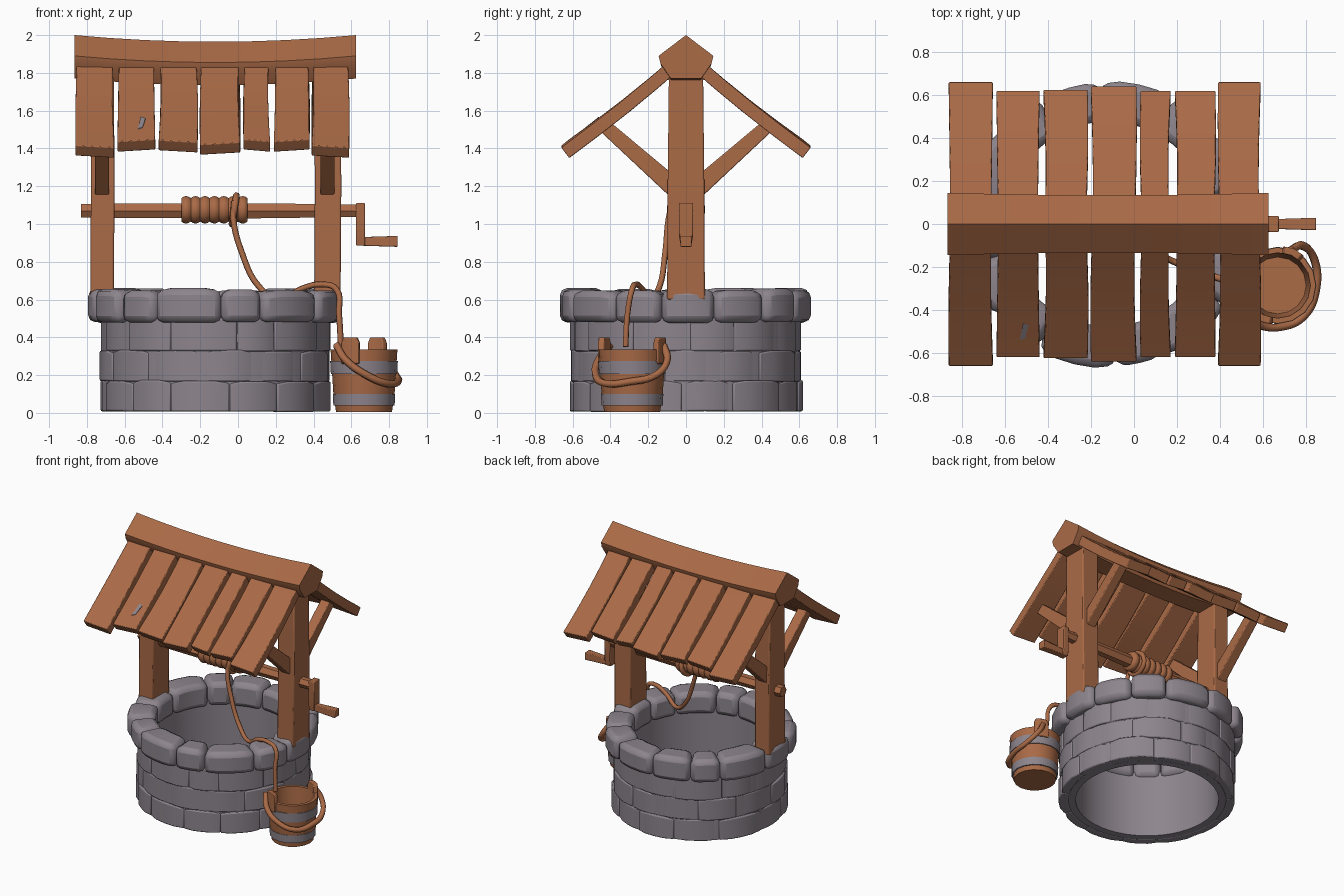
import bpy, bmesh, math, random
from mathutils import Vector

if "Cube" in bpy.data.objects:
    bpy.data.objects.remove(bpy.data.objects["Cube"])

random.seed(4)
CX = -0.12  # axis of the stone ring


def material(name, rgb):
    m = bpy.data.materials.new(name)
    m.diffuse_color = (*rgb, 1)
    m.use_nodes = True
    m.node_tree.nodes["Principled BSDF"].inputs["Base Color"].default_value = m.diffuse_color
    return m


WOOD = material("wood brown", (0.40, 0.145, 0.062))
STONE = material("stone grey", (0.265, 0.235, 0.265))


def finish(name, bm, mat, bevel=0.0, angle=40):
    bmesh.ops.recalc_face_normals(bm, faces=bm.faces)
    me = bpy.data.meshes.new(name)
    bm.to_mesh(me)
    bm.free()
    me.materials.append(mat)
    ob = bpy.data.objects.new(name, me)
    bpy.context.collection.objects.link(ob)
    bpy.ops.object.select_all(action='DESELECT')
    ob.select_set(True)
    bpy.context.view_layer.objects.active = ob
    if bevel:
        mod = ob.modifiers.new("worn edges", 'BEVEL')
        mod.width, mod.segments, mod.limit_method = bevel, 2, 'ANGLE'
    bpy.ops.object.shade_smooth_by_angle(angle=math.radians(angle))
    return ob


def loft(name, rings, mat, bm=None, cap=True, loop=False, **kw):
    """Skin a list of equal-length point rings."""
    own = bm is None
    bm = bm or bmesh.new()
    vs = [[bm.verts.new(p) for p in r] for r in rings]
    n = len(rings[0])
    pairs = list(zip(vs, vs[1:])) + ([(vs[-1], vs[0])] if loop else [])
    for a, b in pairs:
        for i in range(n):
            bm.faces.new((a[i], a[(i + 1) % n], b[(i + 1) % n], b[i]))
    if cap and not loop:
        bm.faces.new(vs[0][::-1])
        bm.faces.new(vs[-1])
    if own:
        return finish(name, bm, mat, **kw)


def circle(r, z, n, cx=0, cy=0):
    return [(cx + r * math.cos(2 * math.pi * i / n),
             cy + r * math.sin(2 * math.pi * i / n), z) for i in range(n)]


def beam(name, p, q, wx, h0, h1):
    """Tapered beam in the yz plane from p to q, wx wide along x."""
    p, q = Vector(p), Vector(q)
    side = (q - p).cross(Vector((1, 0, 0))).normalized()
    ex = Vector((wx / 2, 0, 0))
    rings = [[c + ex + side * h / 2, c - ex + side * h / 2,
              c - ex - side * h / 2, c + ex - side * h / 2]
             for c, h in ((p, h0), (q, h1))]
    return loft(name, rings, WOOD, bevel=0.006)


def rope(name, pts, r, cyclic=False):
    cu = bpy.data.curves.new(name, 'CURVE')
    cu.dimensions, cu.bevel_depth, cu.bevel_resolution = '3D', r, 1
    cu.resolution_u, cu.use_fill_caps = 5, True
    sp = cu.splines.new('BEZIER')
    sp.bezier_points.add(len(pts) - 1)
    for b, p in zip(sp.bezier_points, pts):
        b.co, b.handle_left_type, b.handle_right_type = p, 'AUTO', 'AUTO'
    sp.use_cyclic_u = cyclic
    cu.materials.append(WOOD)
    ob = bpy.data.objects.new(name, cu)
    bpy.context.collection.objects.link(ob)


def stones(name, count, r0, r1, z0, z1, jr, jz, phase, bevel):
    """Ring of wedge blocks with uneven size."""
    bm = bmesh.new()
    step = 2 * math.pi / count
    cuts = [phase + (i + random.uniform(-.15, .15)) * step for i in range(count)]
    cuts.append(cuts[0] + 2 * math.pi)
    for a0, a1 in zip(cuts, cuts[1:]):
        ro = r1 + random.uniform(-jr, jr)
        top, bot = z1 + random.uniform(-jz, jz), z0 + random.uniform(0, jz)
        rings = []
        for k in range(5):
            a = a0 + (a1 - a0) * k / 4
            e = 0.012 if k in (0, 4) else 0
            rings.append([(CX + r * math.cos(a), r * math.sin(a), z) for r, z in
                          ((r0, bot), (ro - e, bot), (ro - e, top - e), (r0 + e, top - e))])
        loft(name, rings, STONE, bm)
    return finish(name, bm, STONE, bevel=bevel, angle=55)


# Stone wall: inner core plus three courses of uneven blocks
N = 48
loft("wall_core", [circle(r, z, N, CX) for r, z in
                   ((0.50, 0.01), (0.60, 0.01), (0.60, 0.52), (0.50, 0.52))],
     STONE, loop=True)
for i, (za, zb, rr) in enumerate(((0.005, 0.17, 0.615), (0.165, 0.33, 0.612), (0.325, 0.50, 0.612))):
    stones("wall_course_%d" % (i + 1), 13, 0.55, rr, za, zb, 0.009, 0.004, i * 0.24, 0.008)

# Rounded rim stones
stones("rim_stones", 14, 0.475, 0.67, 0.475, 0.655, 0.012, 0.007, 0.22, 0.035)

# Posts and their angled braces
for tag, x, w in (("left", -0.72, 0.125), ("right", 0.473, 0.14)):
    rings = []
    for z, dx, hy in ((0.6, 0, 0.1), (1.2, 0.004, 0.097), (1.85, 0, 0.09)):
        hx = w / 2
        rings.append([(x + dx - hx, -hy, z), (x + dx + hx, -hy, z),
                      (x + dx + hx, hy, z), (x + dx - hx, hy, z)])
    loft("post_" + tag, rings, WOOD, bevel=0.008)
    for s, end in ((-1, "front"), (1, "back")):
        beam("brace_%s_%s" % (tag, end), (x, s * 0.06, 1.19), (x, s * 0.45, 1.535),
             0.075, 0.10, 0.07)

# Sagging ridge beam with a six-sided section
profile = [(0, 2.0), (0.145, 1.89), (0.135, 1.85), (0.08, 1.77),
           (-0.08, 1.77), (-0.135, 1.85), (-0.145, 1.89)]
rings = []
for k in range(9):
    t = k / 8 * 2 - 1
    sag, pinch = 0.035 * (1 - t * t), 1 - 0.08 * (1 - t * t)
    rings.append([(-0.12 + 0.745 * t, y * pinch, z - sag) for y, z in profile])
loft("ridge_beam", rings, WOOD, angle=50)

# Roof planks: (left edge, right edge, reach from the ridge)
planks = ((-0.86, -0.655, 0.66), (-0.638, -0.438, 0.62), (-0.42, -0.215, 0.625),
          (-0.20, 0.012, 0.64), (0.03, 0.17, 0.62), (0.19, 0.378, 0.62), (0.39, 0.588, 0.66))
for s, end in ((-1, "front"), (1, "back")):
    for i, (xa, xb, reach) in enumerate(planks):
        shift, rings = random.uniform(-0.008, 0.008), []
        for k in range(5):
            t = k / 4
            y = 0.05 + (reach - 0.05) * t
            z = 1.895 - 0.795 * (y - 0.05) - 0.012 * math.sin(math.pi * t)
            bend = shift * math.sin(math.pi * t)
            tight = 0.008 * (1 - t)
            l, r = xa + tight + bend, xb - tight + bend
            tw = 0.006 * (-1) ** i * t
            rings.append([(l, s * y, z + tw), (r, s * y, z - tw),
                          (r, s * (y - 0.042), z - 0.055 - tw),
                          (l, s * (y - 0.042), z - 0.055 + tw)])
        loft("roof_plank_%s_%d" % (end, i + 1), rings, WOOD, bevel=0.005)

# Small grey chip set on a front plank
loft("plank_chip", [[(-0.53 + dx, y, 1.895 + 0.795 * (y + 0.05) - 0.009 + h)
                     for dx, y in ((0, -0.54), (0.025, -0.53), (0.04, -0.47), (0.015, -0.46))]
                    for h in (0, 0.009)], STONE)

# Windlass axle, crank arm and handle
loft("axle", [[(x, r * math.cos(a), 1.07 + r * math.sin(a))
               for a in (j * math.pi / 3 for j in range(6))]
              for x, r in ((-0.83, 0.042), (-0.3, 0.045), (0.1, 0.046), (0.64, 0.038))], WOOD, angle=30)
loft("crank_arm", [[(0.625, -h, z), (0.672, -h, z), (0.672, h, z), (0.625, h, z)]
                   for z, h in ((0.885, 0.028), (0.93, 0.036), (1.112, 0.038))], WOOD, bevel=0.005)
loft("crank_handle", [[(x, -h, 0.908 - h), (x, h, 0.908 - h), (x, h, 0.908 + h), (x, -h, 0.908 + h)]
                      for x, h in ((0.63, 0.022), (0.845, 0.029))], WOOD, bevel=0.005)

# Rope wound round the axle
rings = []
for k in range(29):
    r = 0.064 + 0.011 * abs(math.sin(math.pi * k / 4))
    rings.append([(-0.30 + 0.35 * k / 28, r * math.cos(a), 1.075 + r * math.sin(a))
                  for a in (j * math.pi / 7 for j in range(14))])
loft("rope_coil", rings, WOOD, angle=60)
rope("rope_knot", [(-0.02 + 0.012 * math.sin(a), 0.085 * math.cos(a), 1.075 + 0.075 * math.sin(a))
                   for a in (j * math.pi / 3 for j in range(6))], 0.018, True)

# Rope running from the coil over the rim to the bucket
rope("rope", [(-0.02, -0.07, 1.12), (-0.025, -0.092, 1.03), (0.02, -0.11, 0.85),
              (0.11, -0.14, 0.67), (0.22, -0.19, 0.60), (0.33, -0.23, 0.655),
              (0.44, -0.265, 0.68), (0.52, -0.285, 0.655), (0.535, -0.31, 0.52),
              (0.545, -0.32, 0.35)], 0.016)

# Bucket: hollow tapered body, grey hoops, ears and drooping handle
BX, BY = 0.667, -0.285


def bucket_r(z):
    return 0.15 + 0.027 * z / 0.335


loft("bucket", [circle(r, z, 16, BX, BY) for r, z in
                ((0.148, 0.005), (0.162, 0.10), (bucket_r(0.335), 0.335), (0.152, 0.335), (0.132, 0.04))],
     WOOD)
for tag, za, zb in (("lower", 0.04, 0.10), ("upper", 0.205, 0.275)):
    loft("bucket_hoop_" + tag, [circle(bucket_r(z) + d, z, 16, BX, BY) for z, d in
                                ((za, -0.004), (za, 0.009), (zb, 0.007), (zb, -0.004))],
         STONE, loop=True)
for i, a in enumerate((math.radians(245), math.radians(65))):
    rings = []
    for z, w in ((0.26, 0.3), (0.37, 0.3), (0.40, 0.22)):
        rings.append([(BX + r * math.cos(a + d), BY + r * math.sin(a + d), z)
                      for r, d in ((0.15, -w), (0.183, -w), (0.186, 0), (0.183, w), (0.15, w), (0.152, 0))])
    loft("bucket_ear_%d" % (i + 1), rings, WOOD, bevel=0.005)
rope("bucket_handle", [(0.52, -0.40, 0.36), (0.57, -0.462, 0.28), (0.68, -0.478, 0.20),
                       (0.79, -0.425, 0.155), (0.845, -0.30, 0.165), (0.835, -0.16, 0.20),
                       (0.78, -0.10, 0.28), (0.73, -0.12, 0.36)], 0.02)
